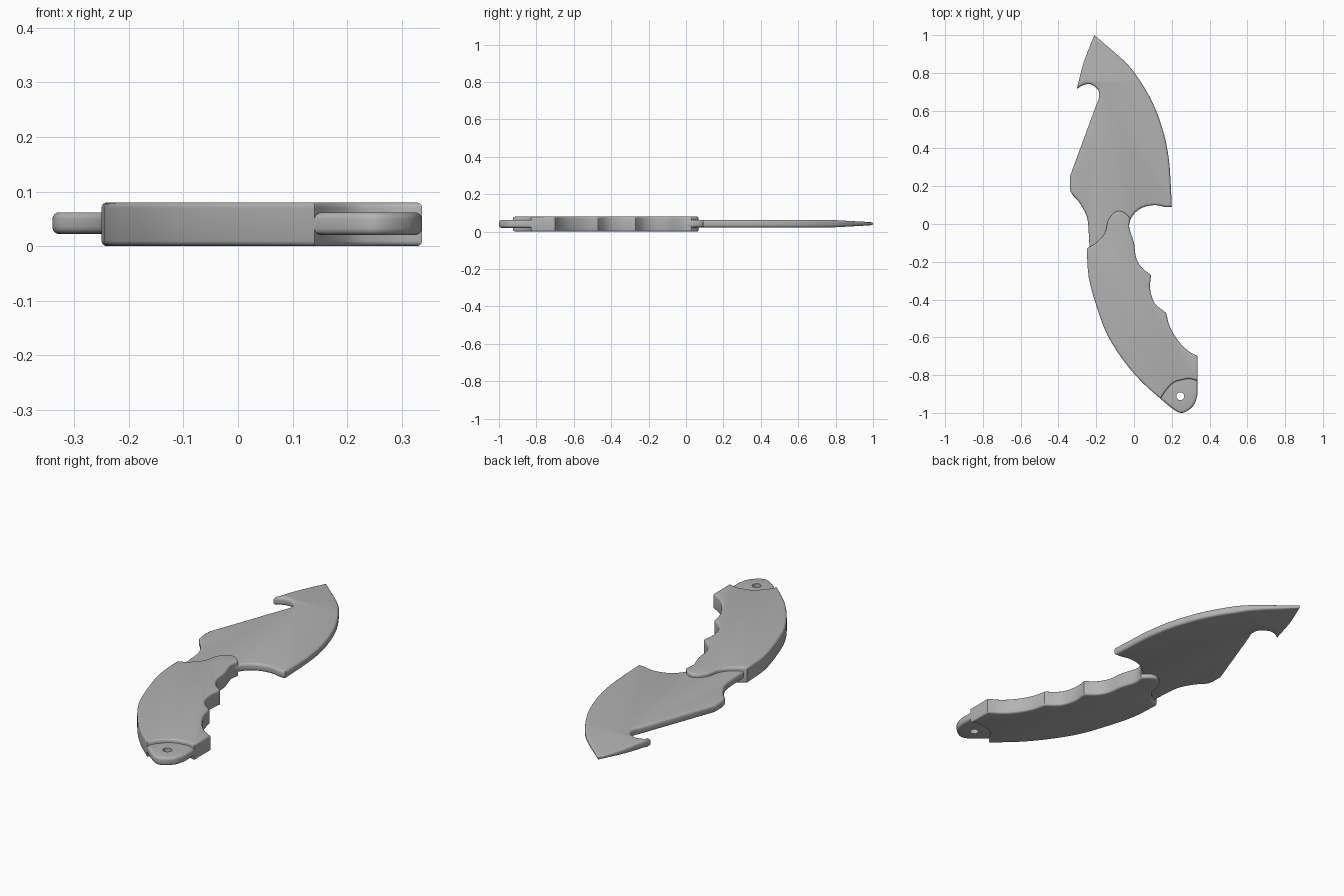
import bpy, bmesh, math
from mathutils import Vector

cube = bpy.data.objects.get("Cube")
if cube:
    bpy.data.objects.remove(cube)

grey = bpy.data.materials.new("plain grey")
grey.use_nodes = True
COLOUR = (0.45, 0.45, 0.45, 1)
grey.diffuse_color = COLOUR
grey.node_tree.nodes["Principled BSDF"].inputs["Base Color"].default_value = COLOUR
MID = 0.042


def smooth_run(points, steps=3):
    """Catmull-Rom samples through one smooth run, without its last point."""
    p = [Vector(q) for q in points]
    if len(p) == 2:
        return [p[0]]
    p = [p[0] * 2 - p[1]] + p + [p[-1] * 2 - p[-2]]
    out = []
    for a, b, c, d in zip(p, p[1:], p[2:], p[3:]):
        for i in range(steps):
            t = i / steps
            out.append(0.5 * (2 * b + (c - a) * t + (2 * a - 5 * b + 4 * c - d) * t * t
                              + (3 * b - a - 3 * c + d) * t ** 3))
    return out


def outline(runs):
    """Join runs into a closed outline; each run ends where the next begins."""
    pts = []
    for i, run in enumerate(runs):
        pts += smooth_run(run + [runs[(i + 1) % len(runs)][0]])
    return pts


def inset(pts, dist):
    """Move a clockwise outline inward, with limited mitres."""
    out = []
    for i, p in enumerate(pts):
        e1 = (p - pts[i - 1]).normalized()
        e2 = (pts[(i + 1) % len(pts)] - p).normalized()
        n1, n2 = Vector((e1.y, -e1.x)), Vector((e2.y, -e2.x))
        n = (n1 + n2).normalized()
        out.append(p + n * dist / max(n.dot(n1), 0.6))
    return out


def slab(name, pts, z0, z1, radius, taper=None, segs=4):
    """Flat slab with rounded rims; taper = (start y, end y, end thickness)."""
    bm = bmesh.new()
    quarter = [(radius * (1 - math.sin(a)), radius * (1 - math.cos(a)))
               for a in [math.pi / 2 * i / segs for i in range(segs + 1)]]
    levels = [(d, z0 + h) for d, h in quarter] + [(d, z1 - h) for d, h in reversed(quarter)]
    rings = [[bm.verts.new((q.x, q.y, z)) for q in inset(pts, d)] for d, z in levels]
    bm.faces.new(rings[0])
    bm.faces.new(rings[-1])
    n = len(pts)
    for lo, hi in zip(rings, rings[1:]):
        for i in range(n):
            j = (i + 1) % n
            bm.faces.new((lo[i], lo[j], hi[j], hi[i]))
    if taper:
        start, end, thin = taper
        bmesh.ops.bisect_plane(bm, geom=bm.verts[:] + bm.edges[:] + bm.faces[:],
                               plane_co=(0, start, 0), plane_no=(0, 1, 0))
        for v in bm.verts:
            t = max(0, (v.co.y - start) / (end - start))
            v.co.z = MID + (v.co.z - MID) * (1 - (1 - thin) * t)
    bmesh.ops.recalc_face_normals(bm, faces=bm.faces)
    me = bpy.data.meshes.new(name)
    bm.to_mesh(me)
    bm.free()
    me.materials.append(grey)
    ob = bpy.data.objects.new(name, me)
    bpy.context.collection.objects.link(ob)
    bpy.ops.object.select_all(action='DESELECT')
    ob.select_set(True)
    bpy.context.view_layer.objects.active = ob
    bpy.ops.object.shade_smooth_by_angle(angle=math.radians(35))
    return ob


# Blade: cutting edge, guard notch, neck, spine and gut hook
blade = outline([
    [(-0.21, 1.0), (-0.06, 0.87), (0.01, 0.79), (0.095, 0.65), (0.155, 0.49),
     (0.185, 0.34), (0.196, 0.18)],
    [(0.2, 0.09), (0.165, 0.09), (0.11, 0.1), (0.04, 0.085), (-0.01, 0.04), (-0.027, -0.02)],
    [(-0.02, -0.14)],
    [(-0.235, -0.14), (-0.24, -0.04), (-0.25, 0.04), (-0.29, 0.115), (-0.335, 0.17)],
    [(-0.34, 0.25)],
    [(-0.2, 0.63), (-0.185, 0.67), (-0.19, 0.71), (-0.23, 0.74), (-0.27, 0.735)],
    [(-0.303, 0.715), (-0.265, 0.86)],
])
slab("blade", blade, 0.022, 0.062, 0.013, taper=(0.78, 1.0, 0.4))

# Handle: swept front lip, finger grooves, pommel cut and curved back
handle = outline([
    [(-0.25, -0.13), (-0.2, -0.1), (-0.155, -0.05), (-0.14, 0.01), (-0.115, 0.05),
     (-0.085, 0.068), (-0.05, 0.06)],
    [(-0.02, 0.03), (-0.025, -0.02), (0, -0.1), (0.01, -0.175), (0.04, -0.23)],
    [(0.09, -0.27), (0.085, -0.345), (0.11, -0.42)],
    [(0.17, -0.47), (0.19, -0.545), (0.235, -0.62), (0.285, -0.67)],
    [(0.337, -0.7)],
    [(0.337, -0.83), (0.295, -0.82), (0.255, -0.825), (0.21, -0.84), (0.17, -0.88)],
    [(0.14, -0.925), (0.04, -0.835), (-0.05, -0.73), (-0.14, -0.59), (-0.2, -0.43),
     (-0.24, -0.28)],
])
slab("handle", handle, 0.0, 0.08, 0.01)

# Tang end with lanyard hole
tang = outline([
    [(0.16, -0.8)],
    [(0.335, -0.8)],
    [(0.337, -0.9), (0.322, -0.95), (0.285, -0.988), (0.245, -1.0), (0.2, -0.975)],
    [(0.14, -0.925)],
])
tang_end = slab("tang_end", tang, 0.02, 0.062, 0.013)
bpy.ops.mesh.primitive_cylinder_add(vertices=16, radius=0.021, depth=0.3, location=(0.245, -0.912, MID))
cutter = bpy.context.object
cutter.name = "hole_cutter"
cutter.hide_render = True
cut = tang_end.modifiers.new("hole", 'BOOLEAN')
cut.operation, cut.object, cut.solver = 'DIFFERENCE', cutter, 'EXACT'
bpy.context.view_layer.objects.active = tang_end
bpy.ops.object.modifier_apply(modifier=cut.name)
bpy.data.objects.remove(cutter)
